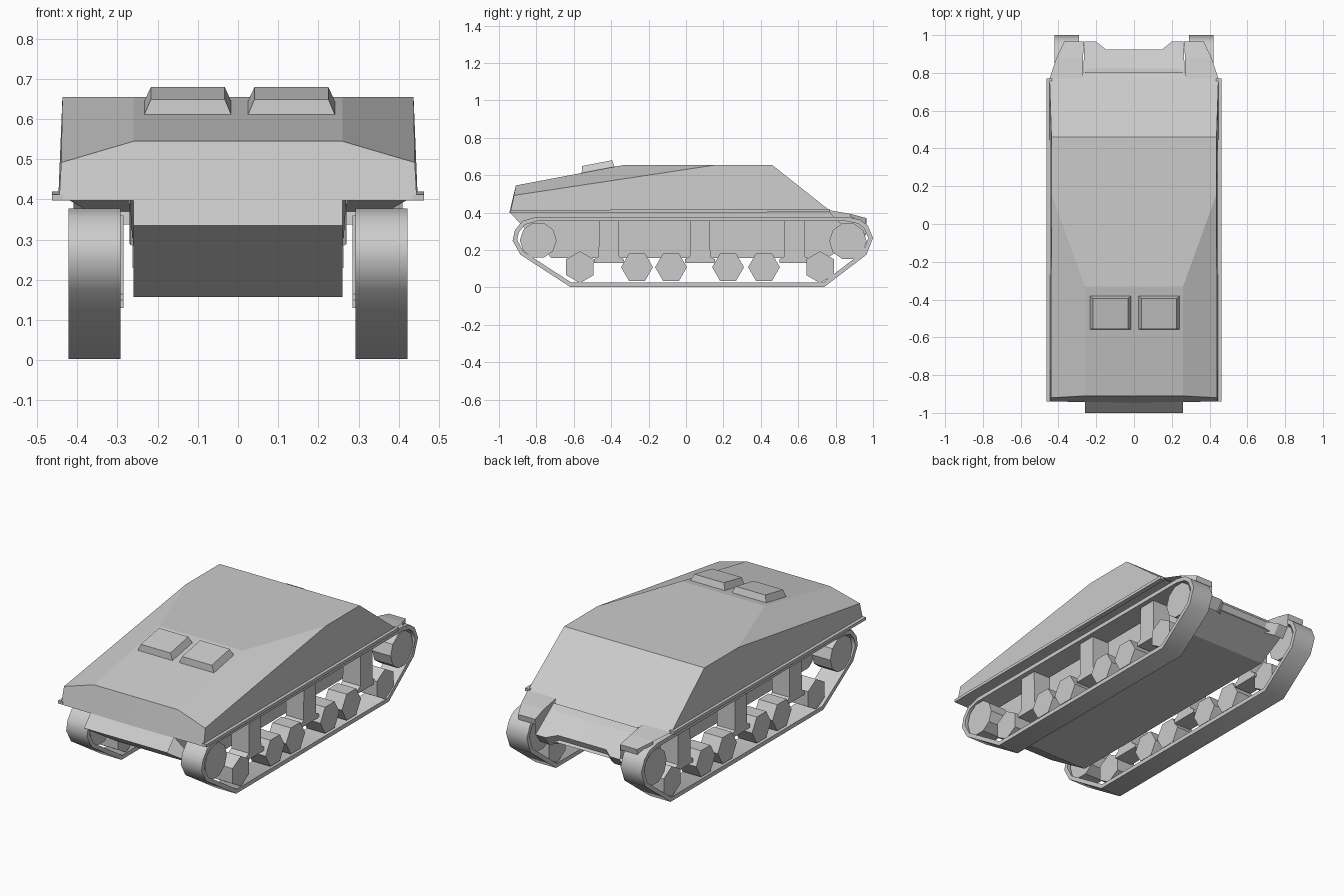
import bpy, bmesh
from math import radians, cos, sin, pi
from mathutils import Vector

if "Cube" in bpy.data.objects:
    bpy.data.objects.remove(bpy.data.objects["Cube"])


def build(name, verts, faces, mirror=True, smooth=None):
    """Mesh from verts/faces, mirrored across x = 0."""
    me = bpy.data.meshes.new(name)
    me.from_pydata(verts, [], faces)
    bm = bmesh.new()
    bm.from_mesh(me)
    bmesh.ops.recalc_face_normals(bm, faces=bm.faces)
    bm.to_mesh(me)
    bm.free()
    ob = bpy.data.objects.new(name, me)
    bpy.context.collection.objects.link(ob)
    if smooth:
        bpy.ops.object.select_all(action='DESELECT')
        ob.select_set(True)
        bpy.context.view_layer.objects.active = ob
        bpy.ops.object.shade_smooth_by_angle(angle=radians(smooth))
    if mirror:
        ob.modifiers.new("Mirror", 'MIRROR')
    return ob


def prism(name, profile, x0, x1, smooth=None, mirror=True):
    """Extrude a (y, z) profile along x."""
    n = len(profile)
    v = [(x, y, z) for x in (x0, x1) for y, z in profile]
    f = [(i, (i + 1) % n, n + (i + 1) % n, n + i) for i in range(n)]
    f += [tuple(range(n)), tuple(range(n, 2 * n))]
    return build(name, v, f, mirror, smooth)


def ngon(y, z, r, n, start=0.0):
    return [(y + r * cos(start + 2 * pi * i / n), z + r * sin(start + 2 * pi * i / n))
            for i in range(n)]


# Upper hull (half, mirrored)
build("upper_hull",
      [(0, -.945, .397), (.445, -.94, .397), (0, -.91, .545), (.26, -.91, .545),
       (.44, -.92, .492), (0, -.33, .655), (.26, -.33, .655), (.437, .16, .655),
       (.437, .46, .655), (0, .46, .655), (.447, .77, .41), (0, .77, .41)],
      [(0, 1, 4, 3, 2), (2, 3, 6, 5), (3, 4, 7, 6), (5, 6, 7, 8, 9),
       (9, 8, 10, 11), (1, 10, 8, 7, 4), (0, 11, 10, 1)])

# Lower hull tub; the wedge at the front end is open at its sides
tub = [(-.94, .40), (-1.0, .335), (-.72, .157), (.75, .157), (.92, .25), (.80, .40)]
n = len(tub)
build("lower_hull",
      [(x, y, z) for x in (0, .26) for y, z in tub],
      [(i, i + 1, n + i + 1, n + i) for i in range(n - 1)] + [(6, 8, 9, 10, 11)])

# Sloping tail plate between the mudguards, with lip
build("tail_plate",
      [(0, .77, .41), (.27, .77, .41), (.262, .965, .285), (.2, .965, .285),
       (.15, .925, .295), (0, .925, .295),
       (0, .90, .24), (.15, .90, .24), (.2, .925, .23), (.262, .925, .23)],
      [(0, 1, 2, 3, 4, 5), (5, 4, 7, 6), (4, 3, 8, 7), (3, 2, 9, 8)])

# Mudguards over the rear track ends
plan = [(.27, .77, .412), (.27, .88, .393), (.265, .965, .37),
        (.37, .965, .37), (.41, .88, .393), (.447, .77, .412)]
low = [(.27, .77, .395), (.27, .88, .29), (.265, .962, .285)]
build("mudguard",
      plan + low + [(.37, .96, .338), (.41, .88, .378), (.265, .96, .338)],
      [(0, 1, 4, 5), (1, 2, 3, 4), (0, 6, 7, 1), (1, 7, 8, 2),
       (2, 11, 9, 3), (3, 9, 10, 4)])

# Side fender strip
prism("fender_strip", [(-.94, .397), (.77, .403), (.77, .42), (-.94, .413)], .435, .463)

# Roof hatches
for name, cx in (("hatch_right", .133), ("hatch_left", -.125)):
    v = []
    for hw, y0, y1, h in ((.108, -.558, -.382, 0), (.092, -.555, -.395, .037)):
        for sx, y in ((-1, y0), (1, y0), (1, y1), (-1, y1)):
            v.append((cx + sx * hw, y, .655 + .19 * (y + .33) + h))
    build(name, v, [(0, 1, 2, 3), (4, 5, 6, 7), (0, 1, 5, 4), (1, 2, 6, 5),
                    (2, 3, 7, 6), (3, 0, 4, 7)], mirror=False)

# Track band: outer path offset inwards, joined into a closed ring
path = [(-.62, .003), (.74, .003), (.965, .175), (1.0, .265), (.972, .33), (.93, .362),
        (.86, .377), (-.80, .377), (-.875, .355), (-.915, .305), (-.927, .25), (-.885, .175)]
pts = [Vector(p) for p in path]
inner = []
for i, p in enumerate(pts):
    a = (p - pts[i - 1]).normalized()
    b = (pts[(i + 1) % len(pts)] - p).normalized()
    na, nb = Vector((-a.y, a.x)), Vector((-b.y, b.x))
    m = (na + nb).normalized()
    inner.append(p + m * (.023 / m.dot(na)))
n = len(pts)
ring = [(x, p.x, p.y) for x, loop in ((.292, pts), (.422, pts), (.422, inner), (.292, inner))
        for p in loop]
build("track", ring,
      [(k * n + i, k * n + (i + 1) % n, (k + 1) % 4 * n + (i + 1) % n, (k + 1) % 4 * n + i)
       for k in range(4) for i in range(n)], smooth=50)

# Idler and drive wheels, then hexagonal road wheels
prism("front_idler", ngon(-.79, .252, .098, 10), .30, .415)
prism("drive_wheel", ngon(.866, .247, .1, 10), .30, .415)
for i, y in enumerate((-.567, -.262, -.08, .225, .417, .717)):
    turn = pi / 6 if i in (0, 5) else 0
    prism(f"road_wheel_{i + 1}", ngon(y, .108, .085, 6, turn), .30, .415)

# Suspension posts with flared feet
for i, y in enumerate((-.412, .075, .58)):
    prism(f"suspension_post_{i + 1}",
          [(y - .053, .36), (y - .055, .165), (y - .08, .15), (y - .08, .13),
           (y + .08, .13), (y + .08, .15), (y + .055, .165), (y + .053, .36)], .285, .395)
